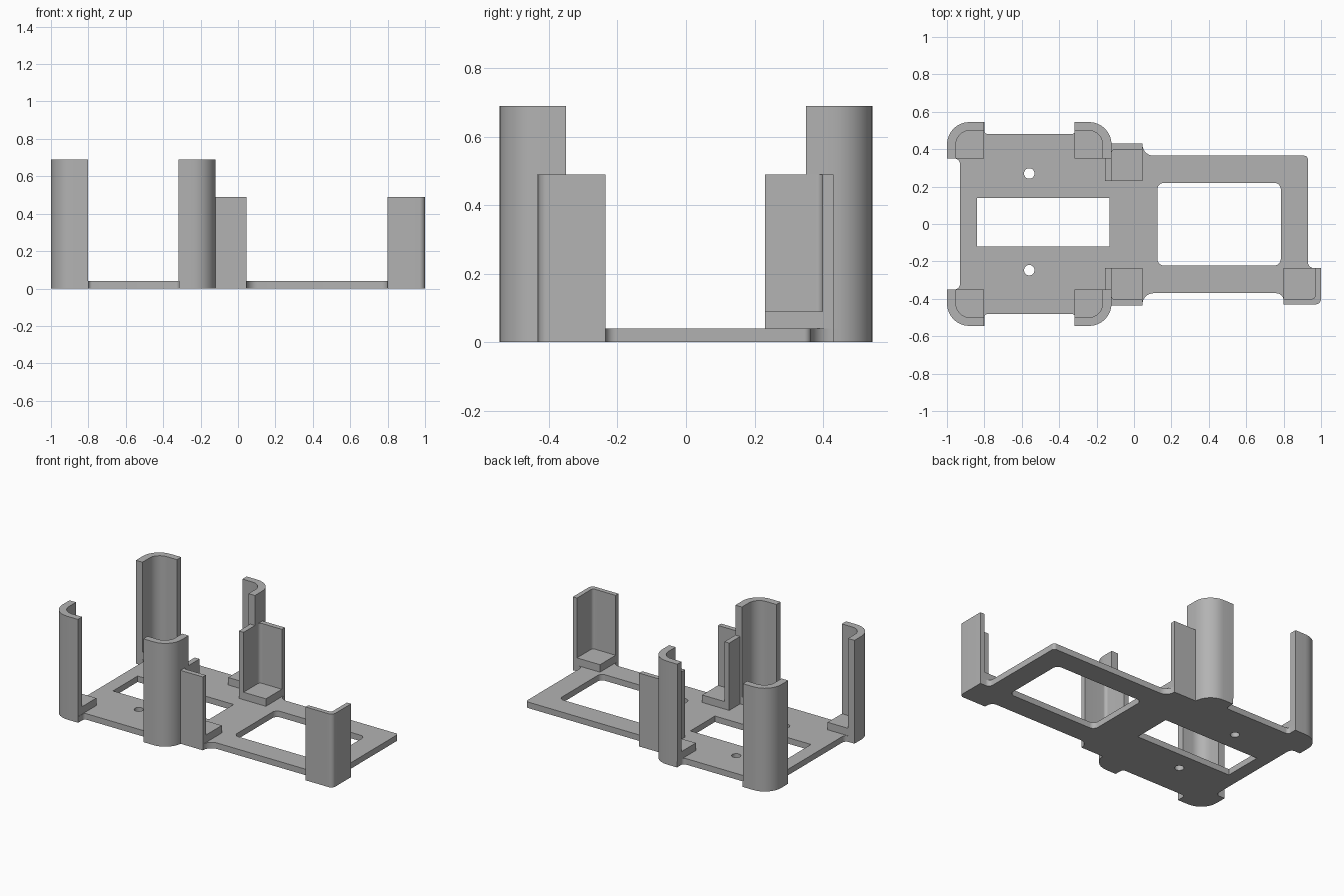
import bpy
import bmesh
import math
from mathutils import Vector

cube = bpy.data.objects.get("Cube")
if cube:
    bpy.data.objects.remove(cube, do_unlink=True)

grey = bpy.data.materials.new("plain grey")
grey.use_nodes = True
COLOUR = (0.45, 0.45, 0.45, 1)
grey.diffuse_color = COLOUR
grey.node_tree.nodes["Principled BSDF"].inputs["Base Color"].default_value = COLOUR

PLATE, SHELF, SHORT, TALL = 0.04, 0.09, 0.49, 0.69


def rounded(corners, steps=8):
    """Turn (x, y, radius) corners into an outline with round corners."""
    out = []
    for i, (x, y, r) in enumerate(corners):
        p = Vector((x, y))
        if r == 0:
            out.append(p)
            continue
        a = (Vector(corners[i - 1][:2]) - p).normalized()
        b = (Vector(corners[(i + 1) % len(corners)][:2]) - p).normalized()
        centre = p + (a + b) * r
        for k in range(steps + 1):
            t = math.pi / 2 * k / steps
            out.append(centre - b * r * math.cos(t) - a * r * math.sin(t))
    return out


def rectangle(x0, x1, y0, y1, r=0):
    return rounded([(x0, y0, r), (x1, y0, r), (x1, y1, r), (x0, y1, r)])


def slab(name, outlines, z0, z1):
    """Extrude a filled outline; inner outlines become holes."""
    curve = bpy.data.curves.new(name, "CURVE")
    curve.dimensions = "2D"
    curve.fill_mode = "BOTH"
    curve.extrude = (z1 - z0) / 2
    for outline in outlines:
        spline = curve.splines.new("POLY")
        spline.points.add(len(outline) - 1)
        for point, p in zip(spline.points, outline):
            point.co = (p.x, p.y, 0, 1)
        spline.use_cyclic_u = True
    helper = bpy.data.objects.new(name + " helper", curve)
    bpy.context.collection.objects.link(helper)
    bpy.context.view_layer.update()
    evaluated = helper.evaluated_get(bpy.context.evaluated_depsgraph_get())
    mesh = bpy.data.meshes.new_from_object(evaluated)
    bpy.data.objects.remove(helper, do_unlink=True)
    bpy.data.curves.remove(curve)

    bm = bmesh.new()
    bm.from_mesh(mesh)
    bmesh.ops.remove_doubles(bm, verts=bm.verts, dist=0.0002)
    bmesh.ops.translate(bm, verts=bm.verts, vec=(0, 0, (z0 + z1) / 2))
    bmesh.ops.recalc_face_normals(bm, faces=bm.faces)
    for f in bm.faces:
        f.smooth = True
    bm.to_mesh(mesh)
    bm.free()
    mesh.set_sharp_from_angle(angle=math.radians(30))
    mesh.materials.clear()
    mesh.materials.append(grey)
    obj = bpy.data.objects.new(name, mesh)
    bpy.context.collection.objects.link(obj)
    return obj


def holder(name, corner, sx, sy, size, wall, outer_r, inner_r, top):
    """L-shaped corner wall with a shelf; sx, sy point to its outer corner."""
    cx, cy = corner
    tx, ty = wall
    w, d = size

    def place(points):
        return [(cx - sx * x, cy - sy * y, r) for x, y, r in points]

    wall_outline = rounded(place([
        (0, 0, outer_r), (w, 0, 0), (w, ty, 0),
        (tx, ty, inner_r), (tx, d, 0), (0, d, 0)]))
    shelf_outline = rounded(place([
        (tx, ty, inner_r), (w, ty, 0), (w, d, 0), (tx, d, 0)]))
    slab(name + "_wall", [wall_outline], PLATE, top)
    slab(name + "_shelf", [shelf_outline], PLATE, SHELF)


# Base plate with windows and screw holes
outline = rounded([
    (-1, -.545, .12), (-.8, -.545, 0), (-.8, -.48, .02), (-.315, -.48, .02),
    (-.315, -.545, 0), (-.12, -.545, .12), (-.12, -.435, 0), (.045, -.435, 0),
    (.045, -.37, .06), (.8, -.37, .04), (.8, -.43, 0), (1, -.43, .03),
    (1, -.235, 0), (.93, -.235, .03), (.93, .365, .02), (.045, .365, .06),
    (.045, .43, 0), (-.12, .43, 0), (-.12, .545, .12), (-.315, .545, 0),
    (-.315, .48, .02), (-.8, .48, .02), (-.8, .545, 0), (-1, .545, .12),
    (-1, .35, 0), (-.93, .35, .03), (-.93, -.35, .03), (-1, -.35, 0)])
screw_holes = [rectangle(-.588, -.532, y - .028, y + .028, .028) for y in (.27, -.247)]
slab("base_plate", [outline, rectangle(-.84, -.13, -.12, .14),
                    rectangle(.125, .785, -.222, .22, .035)] + screw_holes, 0, PLATE)

# Four tall rounded corner holders
for side, sx, x in (("right", -1, -1), ("middle", 1, -.12)):
    for end, sy in (("front", -1), ("back", 1)):
        holder(f"tall_{end}_{side}", (x, sy * .545), sx, sy,
               (.198, .195), (.048, .045), .12, .075, TALL)

# Three short square holders
for end, sy, y in (("front", -1, -.435), ("back", 1, .43)):
    holder(f"short_{end}_middle", (-.155, y), -1, sy,
           (.2, .2), (.035, .032), 0, .02, SHORT)
holder("short_front_left", (1, -.43), 1, -1,
       (.2, .195), (.03, .03), .03, .02, SHORT)
